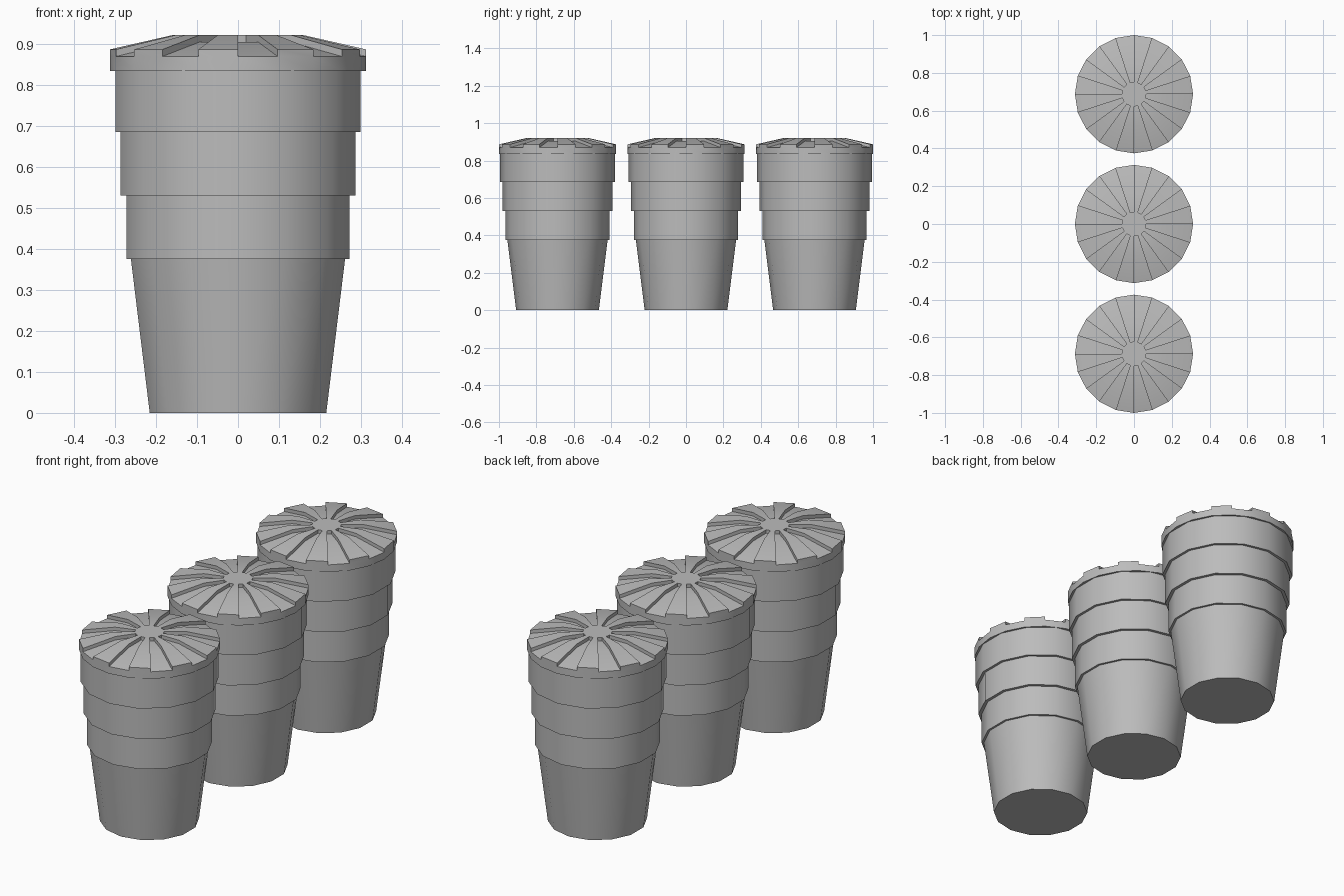
import bpy
import bmesh
from math import radians, cos, sin, pi

old = bpy.data.objects.get("Cube")
if old:
    bpy.data.objects.remove(old, do_unlink=True)

GREY = (0.5, 0.5, 0.5, 1.0)
grey = bpy.data.materials.new("plain_grey")
grey.use_nodes = True
grey.diffuse_color = GREY
grey.node_tree.nodes["Principled BSDF"].inputs["Base Color"].default_value = GREY


def point(radius, z, step, sides):
    # Steps are counted from the front, turning towards the model's left
    a = -pi / 2 + 2 * pi * step / sides
    return (radius * cos(a), radius * sin(a), z)


def face(bm, points):
    bm.faces.new([bm.verts.new(p) for p in points])


def finish(bm, name, y):
    bmesh.ops.remove_doubles(bm, verts=bm.verts, dist=0.0001)
    bmesh.ops.recalc_face_normals(bm, faces=bm.faces)
    mesh = bpy.data.meshes.new(name)
    bm.to_mesh(mesh)
    bm.free()
    mesh.materials.append(grey)
    obj = bpy.data.objects.new(name, mesh)
    bpy.context.collection.objects.link(obj)
    obj.location.y = y
    bpy.ops.object.select_all(action="DESELECT")
    obj.select_set(True)
    bpy.context.view_layer.objects.active = obj
    bpy.ops.object.shade_smooth_by_angle(angle=radians(30))


def make_body(name, y):
    # Tapered base with three stepped bands
    profile = [(0.221, 0), (0.268, 0.375), (0.279, 0.375), (0.279, 0.53),
               (0.294, 0.53), (0.294, 0.685), (0.307, 0.685), (0.307, 0.84)]
    sides = 14
    bm = bmesh.new()
    for i in range(sides):
        for (r0, z0), (r1, z1) in zip(profile, profile[1:]):
            face(bm, [point(r0, z0, i, sides), point(r0, z0, i + 1, sides),
                      point(r1, z1, i + 1, sides), point(r1, z1, i, sides)])
    for r, z in (profile[0], profile[-1]):
        face(bm, [point(r, z, i, sides) for i in range(sides)])
    finish(bm, name, y)


def make_lid(name, y):
    # Alternating raised and sunken wedges around a flat hub
    ridge = [(0.065, 0.922), (0.16, 0.922), (0.313, 0.887)]
    groove = [(r, z - 0.017) for r, z in ridge]
    sides, rim, base = 20, 0.313, 0.835
    bm = bmesh.new()

    def band(a, b, i):
        face(bm, [point(*a, i, sides), point(*a, i + 1, sides),
                  point(*b, i + 1, sides), point(*b, i, sides)])

    for i in range(sides):
        sunken = i % 2 == 0
        top = groove if sunken else ridge
        for a, b in zip(top, top[1:]):
            band(a, b, i)
        # Rim, ridge ends and inner groove ends
        band(groove[-1], (rim, base), i)
        if sunken:
            band(groove[0], ridge[0], i)
        else:
            band(ridge[-1], groove[-1], i)
        # Radial step between neighbouring wedges
        for k in range(len(ridge) - 1):
            face(bm, [point(*p, i, sides) for p in
                      (ridge[k], ridge[k + 1], groove[k + 1], groove[k])])
    # Hub and underside
    face(bm, [point(*ridge[0], i, sides) for i in range(sides)])
    face(bm, [point(rim, base, i, sides) for i in range(sides)])
    finish(bm, name, y)


for label, y in (("front", -0.687), ("middle", 0), ("back", 0.687)):
    make_body(label + "_container_body", y)
    make_lid(label + "_container_lid", y)
